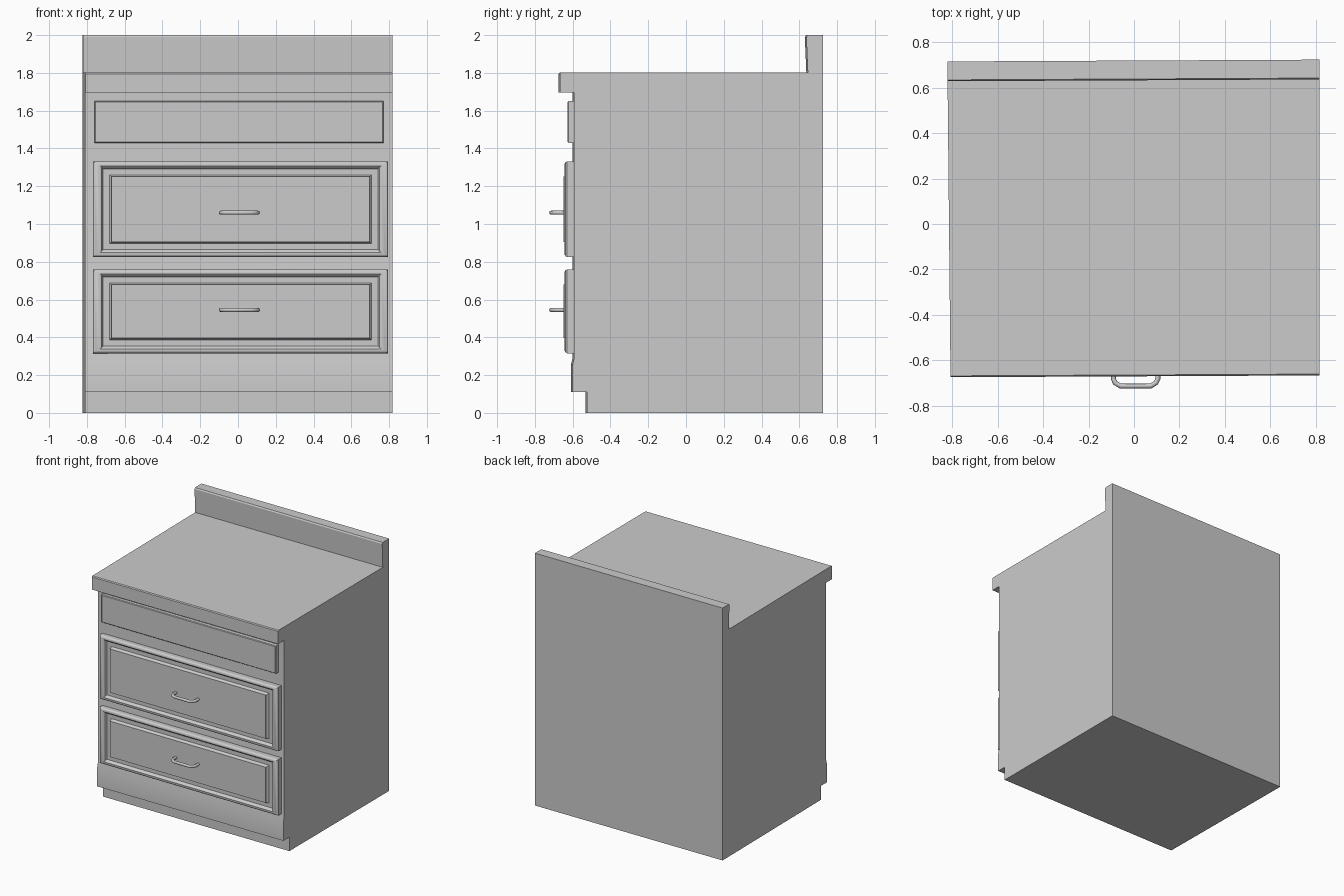
import bpy, bmesh, math

if "Cube" in bpy.data.objects:
    bpy.data.objects.remove(bpy.data.objects["Cube"])


def finish(name, bm, angle=30):
    bmesh.ops.recalc_face_normals(bm, faces=bm.faces)
    mesh = bpy.data.meshes.new(name)
    bm.to_mesh(mesh)
    bm.free()
    obj = bpy.data.objects.new(name, mesh)
    bpy.context.collection.objects.link(obj)
    bpy.ops.object.select_all(action='DESELECT')
    obj.select_set(True)
    bpy.context.view_layer.objects.active = obj
    bpy.ops.object.shade_smooth_by_angle(angle=math.radians(angle))
    return obj


def extrude_profile(name, profile):
    """Extrude a (y, z) side profile across the width, slightly skewed on the left."""
    bm = bmesh.new()
    left, right = [], []
    for y, z in profile:
        left_x = -0.815 - 0.01 * y
        left.append(bm.verts.new((left_x, y - 0.008, z)))
        right.append(bm.verts.new((0.818, y, z)))
    bm.faces.new(left)
    bm.faces.new(right)
    n = len(profile)
    for i in range(n):
        j = (i + 1) % n
        bm.faces.new((left[i], left[j], right[j], right[i]))
    return finish(name, bm)


def stepped_panel(name, x0, x1, z0, z1, steps):
    """Panel on the front, made of nested rectangles: (x inset, z inset, y)."""
    bm = bmesh.new()
    rings = []
    for ix, iz, y in steps:
        corners = ((x0 + ix, z0 + iz), (x1 - ix, z0 + iz),
                   (x1 - ix, z1 - iz), (x0 + ix, z1 - iz))
        rings.append([bm.verts.new((x, y, z)) for x, z in corners])
    for a, b in zip(rings, rings[1:]):
        for i in range(4):
            j = (i + 1) % 4
            bm.faces.new((a[i], a[j], b[j], b[i]))
    bm.faces.new(rings[-1])
    return finish(name, bm)


def pull_handle(name, z):
    """Bent bar handle swept along a U-shaped path."""
    path = [(-0.098, -0.64), (-0.098, -0.682), (-0.090, -0.700), (-0.066, -0.714)]
    path += [(-x, y) for x, y in reversed(path)]
    curve = bpy.data.curves.new(name + "_path", 'CURVE')
    curve.dimensions = '3D'
    curve.bevel_depth = 0.011
    curve.bevel_resolution = 2
    curve.use_fill_caps = True
    spline = curve.splines.new('POLY')
    spline.points.add(len(path) - 1)
    for p, (x, y) in zip(spline.points, path):
        p.co = (x + 0.007, y, z, 1)
    tmp = bpy.data.objects.new(name + "_path", curve)
    bpy.context.collection.objects.link(tmp)
    bpy.context.view_layer.update()
    bm = bmesh.new()
    bm.from_mesh(tmp.to_mesh())
    tmp.to_mesh_clear()
    bpy.data.objects.remove(tmp)
    return finish(name, bm, 50)


# Cabinet: toe kick, body, countertop and backsplash in one closed profile
extrude_profile("cabinet_body", [
    (-0.525, 0), (-0.525, 0.11), (-0.60, 0.11), (-0.60, 0.26), (-0.592, 0.29),
    (-0.592, 1.695), (-0.667, 1.695), (-0.667, 1.795), (-0.661, 1.802),
    (0.645, 1.802), (0.637, 1.99), (0.643, 2.0), (0.724, 2.0), (0.724, 0)])

# Plain false drawer front under the countertop
stepped_panel("top_drawer_front", -0.76, 0.77, 1.43, 1.65,
              [(0, 0, -0.59), (0, 0, -0.622), (0.005, 0.005, -0.627)])

# Raised-panel drawers with handles
frame = [(0, 0, -0.59), (0, 0, -0.63), (0.006, 0.005, -0.638), (0.016, 0.012, -0.642),
         (0.036, 0.024, -0.642), (0.046, 0.031, -0.637), (0.054, 0.040, -0.622),
         (0.088, 0.072, -0.622), (0.096, 0.079, -0.632), (0.098, 0.081, -0.648)]
for label, z0, z1, handle_z in (("middle", 0.825, 1.332, 1.06),
                                ("bottom", 0.315, 0.76, 0.545)):
    stepped_panel(label + "_drawer_front", -0.768, 0.795, z0, z1, frame)
    pull_handle(label + "_drawer_handle", handle_z)
